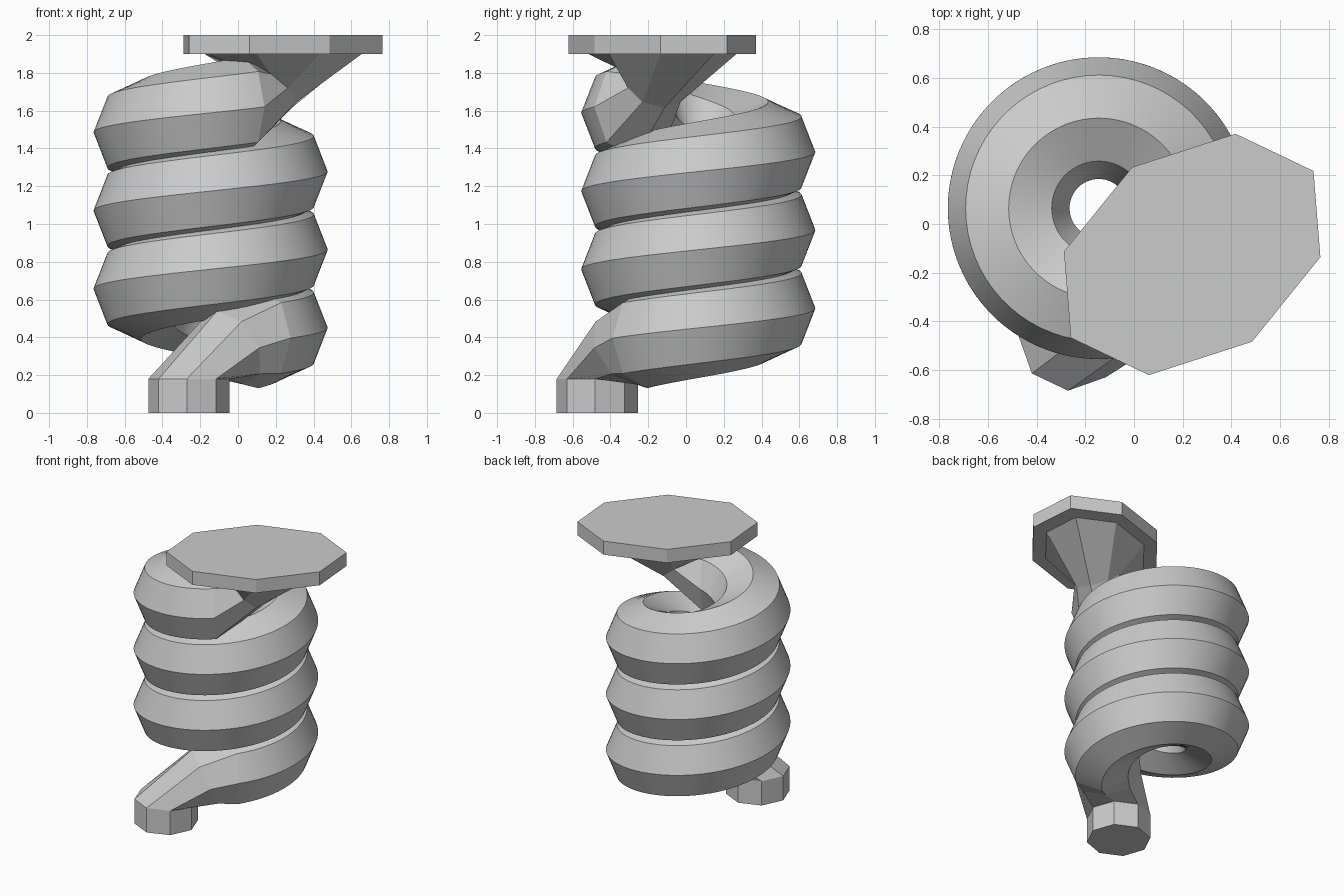
import bpy, math
from mathutils import Vector

if "Cube" in bpy.data.objects:
    bpy.data.objects.remove(bpy.data.objects["Cube"])

SIDES = 8
AXIS = Vector((-0.145, 0.065, 0))      # coil axis
PITCH = 0.414
START, END = -47, 1017.4               # coil angles in degrees


def flat(deg, r=1.0):
    a = math.radians(deg)
    return Vector((math.cos(a) * r, math.sin(a) * r, 0))


def ring(center, u, v):
    """Eight-sided cross-section spanned by two radius vectors."""
    pts = []
    for i in range(SIDES):
        a = 2 * math.pi * i / SIDES
        pts.append(Vector(center) + u * math.cos(a) + v * math.sin(a))
    return pts


def loft(name, rings, cap_start=False, cap_end=False):
    verts = [p for r in rings for p in r]
    faces = []
    for k in range(len(rings) - 1):
        a, b = k * SIDES, (k + 1) * SIDES
        for i in range(SIDES):
            j = (i + 1) % SIDES
            faces.append((a + j, a + i, b + i, b + j))
    if cap_start:
        faces.append(tuple(range(SIDES)))
    if cap_end:
        faces.append(tuple(reversed(range(len(verts) - SIDES, len(verts)))))
    me = bpy.data.meshes.new(name)
    me.from_pydata(verts, [], faces)
    ob = bpy.data.objects.new(name, me)
    bpy.context.collection.objects.link(ob)
    return ob


def coil_ring(deg):
    c = AXIS + flat(deg, 0.37)
    c.z = 0.45 + PITCH * deg / 360
    return ring(c, flat(deg, 0.25), Vector((0, 0, 0.265)))


# Coiled pipe
steps = 200
coil = [coil_ring(START + (END - START) * i / steps) for i in range(steps + 1)]
coil_ob = loft("coiled_pipe", coil)
bpy.context.view_layer.objects.active = coil_ob
coil_ob.select_set(True)
bpy.ops.object.shade_smooth_by_angle(angle=math.radians(25))

# Outlet: upright foot bending into the start of the coil
foot = [ring((-0.26, -0.47, z), flat(-48, 0.215), flat(-138, 0.215)) for z in (0, 0.18)]
bend = ring((-0.04, -0.32, 0.345), flat(-47, 0.225), Vector((-0.07, -0.06, 0.195)))
loft("outlet_foot", foot + [bend, coil[0]], cap_start=True)


# Funnel: coil end narrows to a neck, then flares to a thick rim plate
def rim(z, s):
    return ring((0.239, -0.125, z), flat(-55.5, 0.435 * s), flat(214.5, 0.605 * s))


neck = ring((0.19, -0.165, 1.72), flat(-62.6, 0.16), Vector((-0.095, -0.05, 0.105)))
loft("funnel", [coil[-1], neck, rim(1.9, 0.79), rim(1.9, 1), rim(2.0, 1)], cap_end=True)
